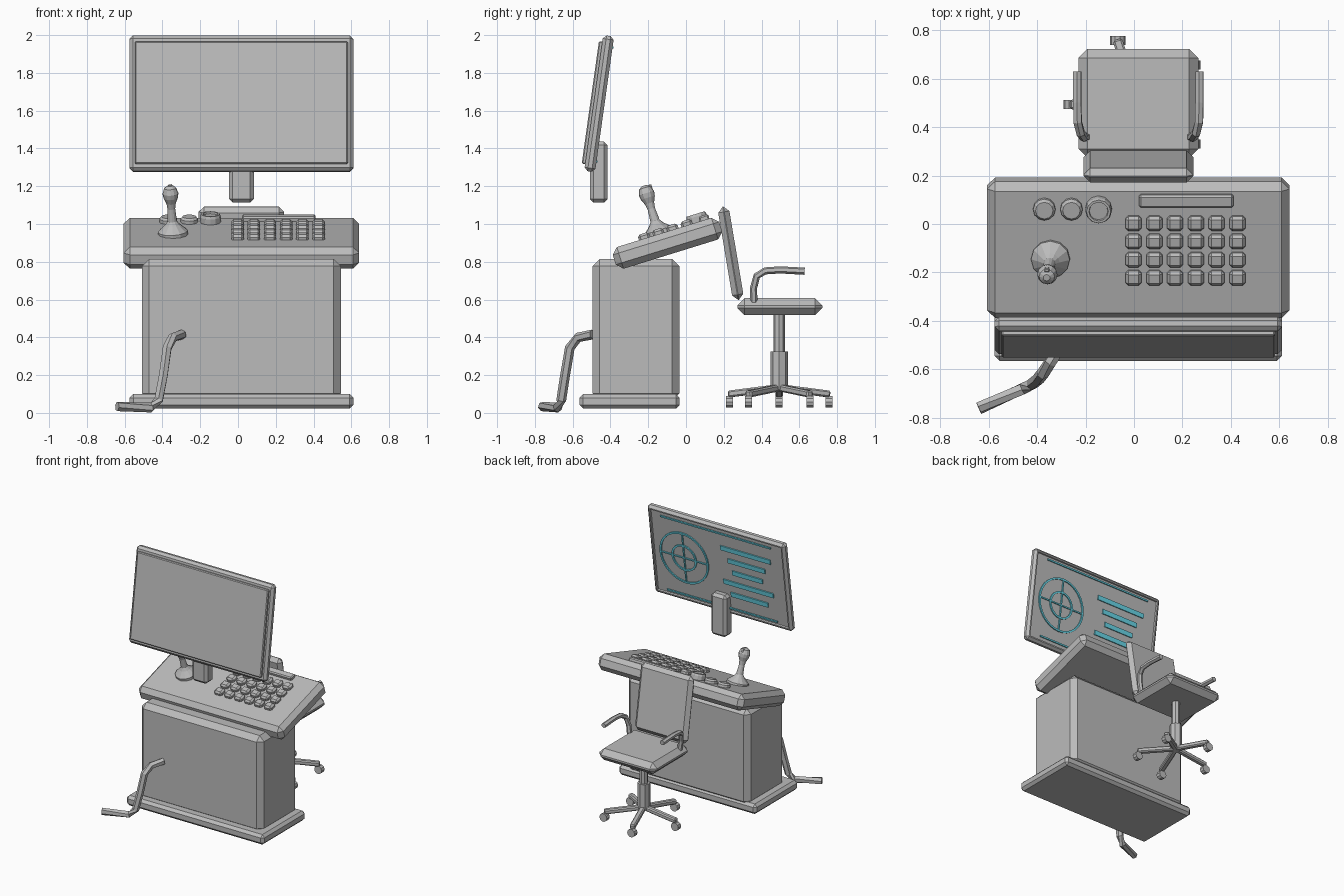
import bpy, bmesh
from math import radians, sin, cos, pi
from mathutils import Matrix, Vector

cube = bpy.data.objects.get("Cube")
if cube:
    bpy.data.objects.remove(cube, do_unlink=True)


def material(name, rgb):
    m = bpy.data.materials.new(name)
    m.use_nodes = True
    m.diffuse_color = (*rgb, 1)
    m.node_tree.nodes["Principled BSDF"].inputs["Base Color"].default_value = (*rgb, 1)
    return m


GREY = material("plain grey", (0.5, 0.5, 0.5))
TEAL = material("display teal", (0.15, 0.72, 0.86))
CX = 0.018  # shared centre line


def place(x, y, z, tilt=0.0):
    return Matrix.Translation((x, y, z)) @ Matrix.Rotation(tilt, 4, 'X')


def finish(name, bm, frame, mat):
    bmesh.ops.recalc_face_normals(bm, faces=bm.faces[:])
    me = bpy.data.meshes.new(name)
    bm.to_mesh(me)
    bm.free()
    me.materials.append(mat)
    ob = bpy.data.objects.new(name, me)
    ob.matrix_world = frame
    bpy.context.collection.objects.link(ob)
    return ob


def box_mesh(size, bevel, offset=(0, 0, 0)):
    bm = bmesh.new()
    bmesh.ops.create_cube(bm, size=1)
    bmesh.ops.scale(bm, vec=size, verts=bm.verts[:])
    if bevel:
        bmesh.ops.bevel(bm, geom=bm.edges[:], offset=bevel, segments=1,
                        affect='EDGES', clamp_overlap=True)
    bmesh.ops.translate(bm, vec=offset, verts=bm.verts[:])
    return bm


def box(name, size, frame, bevel=0.0, offset=(0, 0, 0), mat=GREY):
    return finish(name, box_mesh(size, bevel, offset), frame, mat)


def lathe(name, profile, frame, sides=12, closed=False, mat=GREY):
    """Turn (radius, height) points around the local z axis."""
    bm = bmesh.new()
    rings = [[bm.verts.new((r * cos(2 * pi * i / sides), r * sin(2 * pi * i / sides), h))
              for i in range(sides)] for r, h in profile]
    pairs = list(zip(rings, rings[1:]))
    if closed:
        pairs.append((rings[-1], rings[0]))
    else:
        bm.faces.new(rings[0])
        bm.faces.new(rings[-1])
    for a, b in pairs:
        for i in range(sides):
            j = (i + 1) % sides
            bm.faces.new((a[i], a[j], b[j], b[i]))
    return finish(name, bm, frame, mat)


def tube(name, points, radius, sides=6):
    """Sweep a small polygon along a path."""
    pts = [Vector(p) for p in points]
    bm = bmesh.new()
    rings = []
    for i, p in enumerate(pts):
        t = (pts[min(i + 1, len(pts) - 1)] - pts[max(i - 1, 0)]).normalized()
        u = t.cross(Vector((1, 0, 0.1))).normalized()
        v = t.cross(u)
        rings.append([bm.verts.new(p + radius * (u * cos(2 * pi * k / sides) + v * sin(2 * pi * k / sides)))
                      for k in range(sides)])
    for a, b in zip(rings, rings[1:]):
        for k in range(sides):
            j = (k + 1) % sides
            bm.faces.new((a[k], a[j], b[j], b[k]))
    bm.faces.new(rings[0])
    bm.faces.new(rings[-1])
    return finish(name, bm, Matrix(), GREY)


# Cabinet and plinth
box("cabinet", (1.052, 0.46, 0.75), place(CX, -0.265, 0.44), 0.038)
box("plinth", (1.185, 0.53, 0.078), place(CX, -0.299, 0.061), 0.02)

# Sloping console top with keys, bar and buttons
desk = place(CX, -0.098, 0.898, 0.3)
TOP = 0.06
box("console_top", (1.247, 0.59, 0.12), desk, 0.033)
for row in range(4):
    for col in range(6):
        box("key", (0.066, 0.062, 0.04), desk, 0.012,
            (-0.02 + col * 0.0857, 0.127 - row * 0.0785, TOP + 0.008))
box("indicator_bar", (0.39, 0.054, 0.04), desk, 0.008, (0.197, 0.224, TOP + 0.005))
for x in (-0.388, -0.276):
    lathe("round_button", [(0.046, -0.01), (0.046, 0.018), (0.036, 0.03)],
          desk @ place(x, 0.188, TOP))
lathe("dial", [(0.055, -0.01), (0.055, 0.03), (0.05, 0.044), (0.04, 0.044), (0.038, 0.034)],
      desk @ place(-0.164, 0.188, TOP))

# Joystick
stick = desk @ place(-0.362, -0.028, TOP) @ Matrix.Rotation(-0.06, 4, 'Y')
lathe("joystick", [(0.08, -0.012), (0.08, 0.016), (0.062, 0.032), (0.04, 0.052), (0.025, 0.072),
                   (0.02, 0.14), (0.025, 0.17), (0.038, 0.2), (0.042, 0.225), (0.032, 0.255),
                   (0.014, 0.268)], stick)
box("joystick_trigger", (0.02, 0.016, 0.03), stick, 0.003, (0, 0.03, 0.25))

# Monitor: bevelled shell with a recess towards the operator
screen = place(CX, -0.46, 1.637, radians(-8))
shell = box_mesh((1.185, 0.058, 0.725), 0.018)
shell.normal_update()
back = max(shell.faces, key=lambda f: f.normal.y * f.calc_area())
bmesh.ops.inset_individual(shell, faces=[back], thickness=0.014, depth=0)
bmesh.ops.inset_individual(shell, faces=[back], thickness=0.004, depth=-0.012)
finish("monitor_shell", shell, screen, GREY)
box("monitor_rear_panel", (1.127, 0.03, 0.655), screen, 0.006, (0, -0.032, 0))
box("monitor_neck", (0.132, 0.095, 0.324), place(CX, -0.462, 1.275), 0.02)

# Display graphics
HUD = 0.021
target = screen @ place(0.305, HUD, 0, radians(90))
for r in (0.21, 0.107):
    lathe("target_ring", [(r, -0.0045), (r, 0.0045), (r - 0.014, 0.0045), (r - 0.014, -0.0045)],
          target, 32, True, TEAL)
box("target_cross_bar", (0.4, 0.009, 0.01), screen, 0, (0.305, HUD, 0), TEAL)
box("target_cross_post", (0.01, 0.009, 0.4), screen, 0, (0.305, HUD, 0), TEAL)
for i, width in enumerate((0.43, 0.32, 0.26, 0.43, 0.32)):
    box("readout_bar", (width, 0.009, 0.036), screen, 0, (-0.24, HUD, 0.18 - i * 0.093), TEAL)
for z in (-0.305, 0.305):
    box("border_line", (0.95, 0.009, 0.012), screen, 0, (0, 0.03, z), TEAL)

# Side lever on the cabinet
tube("side_lever", [(-0.295, -0.495, 0.415), (-0.345, -0.57, 0.4), (-0.375, -0.615, 0.345),
                    (-0.395, -0.64, 0.2), (-0.42, -0.66, 0.07), (-0.46, -0.68, 0.028),
                    (-0.64, -0.76, 0.034)], 0.026)

# Chair
CY = 0.493
box("seat", (0.495, 0.45, 0.09), place(CX, 0.497, 0.562), 0.038)
box("backrest", (0.453, 0.06, 0.5), place(CX, 0.237, 0.845, radians(9.5)), 0.028)
lathe("gas_lift", [(0.03, 0.3), (0.03, 0.53)], place(CX, CY, 0), 8)
lathe("lift_sleeve", [(0.046, 0.125), (0.046, 0.325)], place(CX, CY, 0), 8)
for side in (-1, 1):
    path = [(0.215, 0.36, 0.58), (0.225, 0.357, 0.66), (0.238, 0.375, 0.725),
            (0.25, 0.42, 0.752), (0.252, 0.5, 0.757), (0.252, 0.628, 0.75)]
    tube("armrest", [(CX + side * x, y, z) for x, y, z in path], 0.019)

# Five-legged chair base with casters
REACH = 0.277
for i in range(5):
    a = pi + i * 2 * pi / 5
    hub = place(CX, CY, 0.128) @ Matrix.Rotation(a, 4, 'Z')
    leg = hub @ Matrix.Rotation(radians(7), 4, 'Y')
    box("chair_leg", (REACH + 0.01, 0.04, 0.036), leg, 0.008, (REACH / 2, 0, 0.006))
    x, y = CX + REACH * cos(a), CY + REACH * sin(a)
    lathe("caster", [(0.032, -0.018), (0.032, 0.018)], place(x, y, 0.058, radians(90)), 10)
